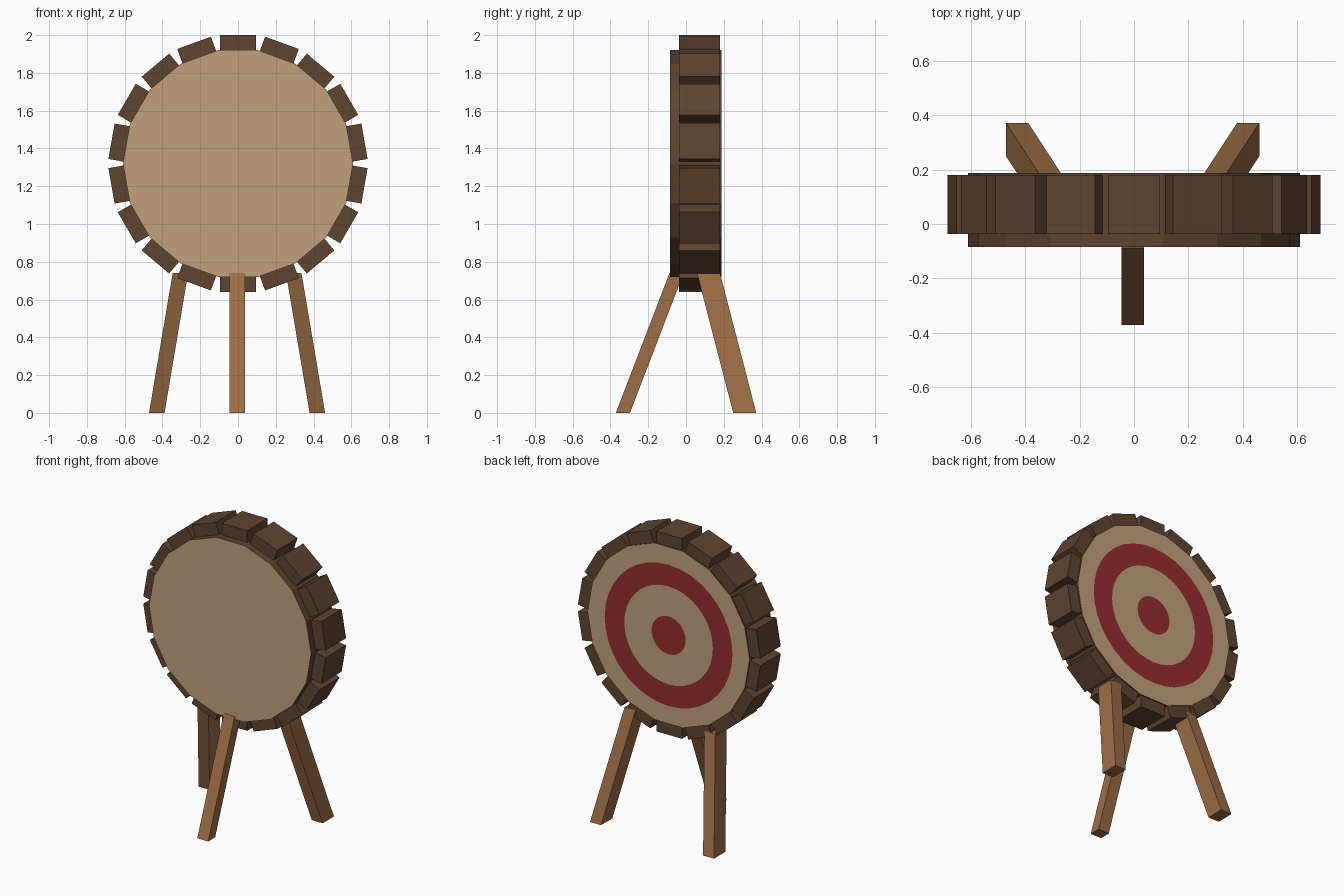
import bpy, bmesh, math
from mathutils import Vector, Matrix

if "Cube" in bpy.data.objects:
    bpy.data.objects.remove(bpy.data.objects["Cube"])

SIDES = 18
CZ = 1.32                     # target centre height
APOTHEM = 0.60
FRONT, BACK = -0.085, 0.187


def material(name, rgb):
    lin = [((c / 255 + 0.055) / 1.055) ** 2.4 for c in rgb]
    m = bpy.data.materials.new(name)
    m.diffuse_color = (*lin, 1)
    m.use_nodes = True
    m.node_tree.nodes["Principled BSDF"].inputs["Base Color"].default_value = m.diffuse_color
    return m


tan = material("straw_tan", (194, 160, 124))
red = material("ring_red", (148, 46, 46))
dark = material("dark_wood", (94, 67, 48))
wood = material("leg_wood", (156, 109, 69))


def finish(name, bm, mats):
    bmesh.ops.recalc_face_normals(bm, faces=bm.faces)
    me = bpy.data.meshes.new(name)
    bm.to_mesh(me)
    bm.free()
    for m in mats:
        me.materials.append(m)
    ob = bpy.data.objects.new(name, me)
    bpy.context.collection.objects.link(ob)
    return ob


# Target disc: 18-sided drum, plain front, concentric rings on the back
def disc():
    bm = bmesh.new()
    n = SIDES * 2
    step = 2 * math.pi / n

    def loop(y, r=None):
        vs = []
        for i in range(n):
            a = i * step
            # rim points lie on the 18-gon: corners and edge midpoints
            rr = r or (APOTHEM if i % 2 else APOTHEM / math.cos(math.pi / SIDES))
            vs.append(bm.verts.new((rr * math.cos(a), y, CZ + rr * math.sin(a))))
        return vs

    def bridge(a, b, mat):
        for i in range(n):
            j = (i + 1) % n
            bm.faces.new((a[i], a[j], b[j], b[i])).material_index = mat

    front, rim = loop(FRONT), loop(BACK)
    bm.faces.new(front).material_index = 0
    bridge(front, rim, 2)
    prev = rim
    for r, mat in ((0.48, 0), (0.333, 1), (0.128, 0)):
        ring = loop(BACK, r)
        bridge(prev, ring, mat)
        prev = ring
    bm.faces.new(prev).material_index = 1
    finish("target_disc", bm, [tan, red, dark])


disc()

# Wooden blocks around the rim, one on each flat
bm = bmesh.new()
r0, r1, y0, y1 = 0.585, 0.68, -0.037, 0.18
for k in range(SIDES):
    rot = Matrix.Rotation(math.radians(360 / SIDES * k), 4, 'Y')
    place = (Matrix.Translation((0, 0, CZ)) @ rot
             @ Matrix.Translation((0, (y0 + y1) / 2, (r0 + r1) / 2))
             @ Matrix.Diagonal((0.19, y1 - y0, r1 - r0, 1)))
    bmesh.ops.create_cube(bm, size=1, matrix=place)
finish("rim_blocks", bm, [dark])


# Leg: box sheared between a floor rectangle and a top rectangle
def leg(name, foot, top, size, height=0.74):
    bm = bmesh.new()
    bmesh.ops.create_cube(bm, size=1)
    for v in bm.verts:
        c = top if v.co.z > 0 else foot
        v.co = Vector((c[0] + v.co.x * size[0], c[1] + v.co.y * size[1],
                       height if v.co.z > 0 else 0))
    finish(name, bm, [wood])


leg("front_leg", (-0.005, -0.334), (-0.005, -0.05), (0.082, 0.075))
for side, label in ((-1, "left"), (1, "right")):
    leg("back_leg_" + label, (-0.005 + side * 0.425, 0.311),
        (-0.005 + side * 0.300, 0.119), (0.082, 0.122))
